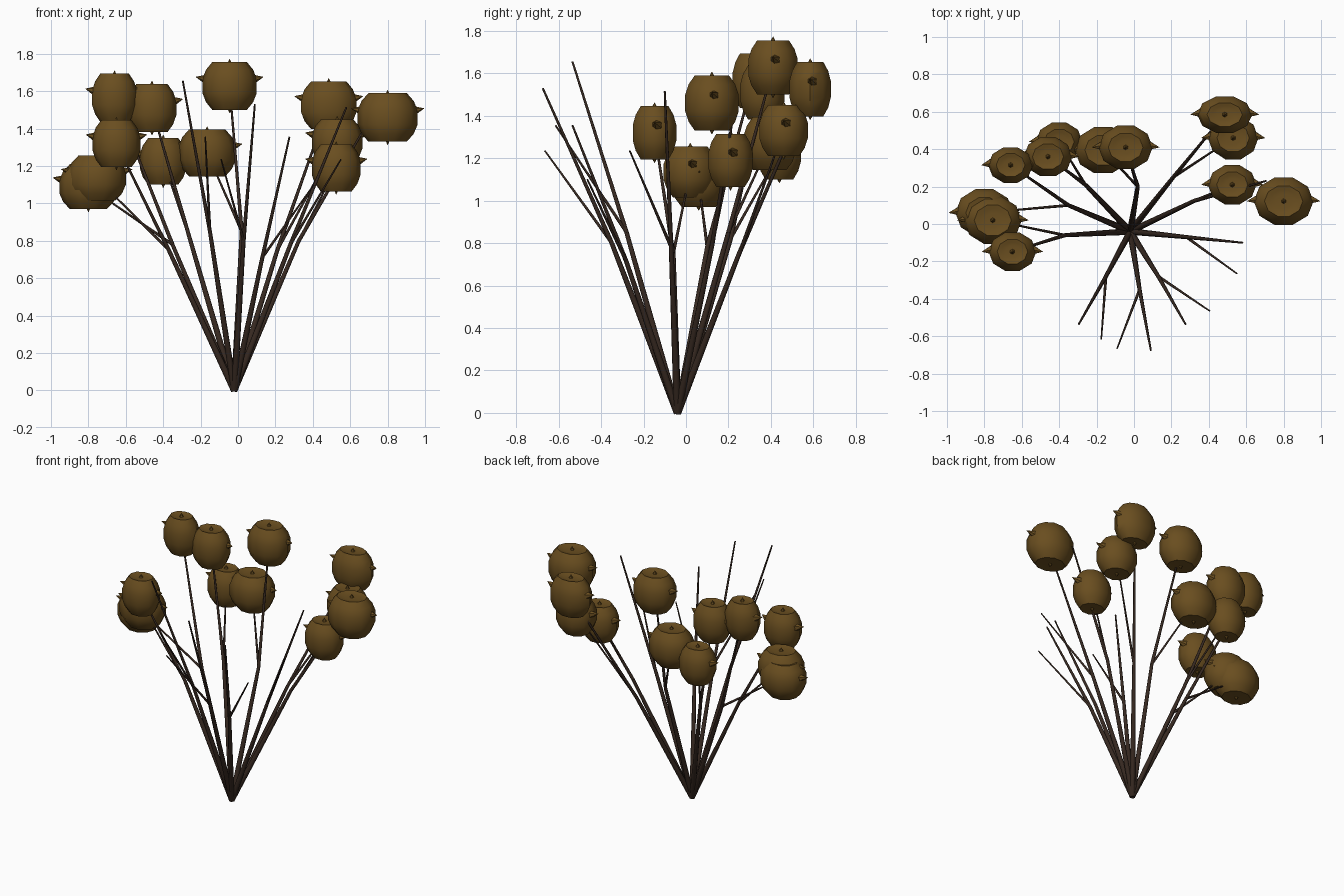
import bpy, bmesh, math
from mathutils import Vector, Matrix

if "Cube" in bpy.data.objects:
    bpy.data.objects.remove(bpy.data.objects["Cube"])


def material(name, rgb):
    m = bpy.data.materials.new(name)
    m.diffuse_color = (*rgb, 1)
    m.use_nodes = True
    m.node_tree.nodes["Principled BSDF"].inputs["Base Color"].default_value = m.diffuse_color
    return m


POD = material("dry pod brown", (0.143, 0.076, 0.014))
STEM = material("dark twig brown", (0.038, 0.022, 0.015))


def finish(bm, name, mat, angle):
    bmesh.ops.recalc_face_normals(bm, faces=bm.faces)
    me = bpy.data.meshes.new(name)
    bm.to_mesh(me)
    bm.free()
    me.materials.append(mat)
    ob = bpy.data.objects.new(name, me)
    bpy.context.collection.objects.link(ob)
    bpy.context.view_layer.objects.active = ob
    ob.select_set(True)
    bpy.ops.object.shade_smooth_by_angle(angle=math.radians(angle))
    ob.select_set(False)


def add_cone(bm, a, b, r1, r2, sides):
    a, b = Vector(a), Vector(b)
    d = b - a
    mat = Matrix.Translation((a + b) / 2) @ d.to_track_quat('Z', 'Y').to_matrix().to_4x4()
    bmesh.ops.create_cone(bm, cap_ends=True, segments=sides, radius1=r1,
                          radius2=r2, depth=d.length, matrix=mat)


# Seed pod: lathed body with a dimpled crown, and small thorns
PROFILE = [(0, -0.97), (0.64, -1), (0.87, -0.68), (1, -0.3), (1, 0.3),
           (0.87, 0.68), (0.64, 1), (0.48, 0.96), (0.3, 0.92), (0, 0.96)]


def pod(name, centre, wx, wy, h, sides=10):
    bm = bmesh.new()
    rings = []
    for r, z in PROFILE:
        n = 1 if r == 0 else sides
        rings.append([bm.verts.new((r * wx / 2 * math.cos(math.tau * i / sides),
                                    r * wy / 2 * math.sin(math.tau * i / sides),
                                    z * h / 2)) for i in range(n)])
    for lo, hi in zip(rings, rings[1:]):
        for i in range(sides):
            j = (i + 1) % sides
            quad = [lo[i % len(lo)], lo[j % len(lo)], hi[j % len(hi)], hi[i % len(hi)]]
            bm.faces.new(list(dict.fromkeys(quad)))
    for s in (-1, 1):
        add_cone(bm, (s * wx * 0.42, 0.01, 0.035), (s * (wx / 2 + 0.035), 0.0, 0.048), 0.028, 0.001, 6)
        add_cone(bm, (0, 0, s * h * 0.44), (0, 0, s * (h / 2 + 0.017)), 0.018, 0.001, 6)
    bmesh.ops.translate(bm, verts=bm.verts, vec=centre)
    finish(bm, name, POD, 40)


PODS = [  # centre, width, depth, height
    ((-0.66, 0.315, 1.565), 0.24, 0.20, 0.257),
    ((-0.46, 0.36, 1.51), 0.26, 0.22, 0.257),
    ((-0.045, 0.41, 1.628), 0.29, 0.245, 0.255),
    ((0.485, 0.585, 1.525), 0.295, 0.205, 0.255),
    ((0.80, 0.122, 1.46), 0.32, 0.265, 0.26),
    ((0.53, 0.46, 1.33), 0.27, 0.24, 0.24),
    ((0.525, 0.21, 1.19), 0.26, 0.22, 0.25),
    ((-0.40, 0.44, 1.225), 0.25, 0.215, 0.25),
    ((-0.165, 0.395, 1.27), 0.305, 0.26, 0.25),
    ((-0.65, -0.148, 1.32), 0.255, 0.215, 0.25),
    ((-0.755, 0.02, 1.135), 0.31, 0.265, 0.24),
    ((-0.80, 0.06, 1.09), 0.31, 0.265, 0.24),
]
for k, p in enumerate(PODS):
    pod(f"seed_pod_{k + 1}", *p)

# Twigs: each rises from the shared base, then forks into two tips
C = [p[0] for p in PODS]
BASE = Vector((-0.02, -0.04, 0))
TWIGS = [  # fork, tip, tip
    ((0.28, -0.07, 0.78), (0.58, -0.10, 1.515), (0.55, -0.265, 1.235)),
    ((0.13, -0.28, 0.71), (0.275, -0.535, 1.355), (0.405, -0.465, 1.10)),
    ((0.03, -0.35, 0.80), (0.09, -0.675, 1.53), (-0.09, -0.665, 1.235)),
    ((-0.15, -0.28, 0.85), (-0.295, -0.535, 1.655), (-0.175, -0.615, 1.355)),
    ((-0.37, -0.06, 0.75), C[9], C[10]),
    ((-0.35, 0.10, 0.78), C[0], C[11]),
    ((-0.26, 0.21, 0.82), C[1], C[7]),
    ((0.02, 0.20, 0.85), C[2], C[8]),
    ((0.21, 0.25, 0.75), C[3], C[5]),
    ((0.325, 0.125, 0.80), (0.705, 0.23, 1.45), C[6]),
]
for k, (fork, tip, side) in enumerate(TWIGS):
    bm = bmesh.new()
    add_cone(bm, BASE, fork, 0.018, 0.011, 8)
    add_cone(bm, fork, tip, 0.011, 0.005, 8)
    add_cone(bm, fork, side, 0.008, 0.004, 8)
    finish(bm, f"twig_{k + 1}", STEM, 50)
